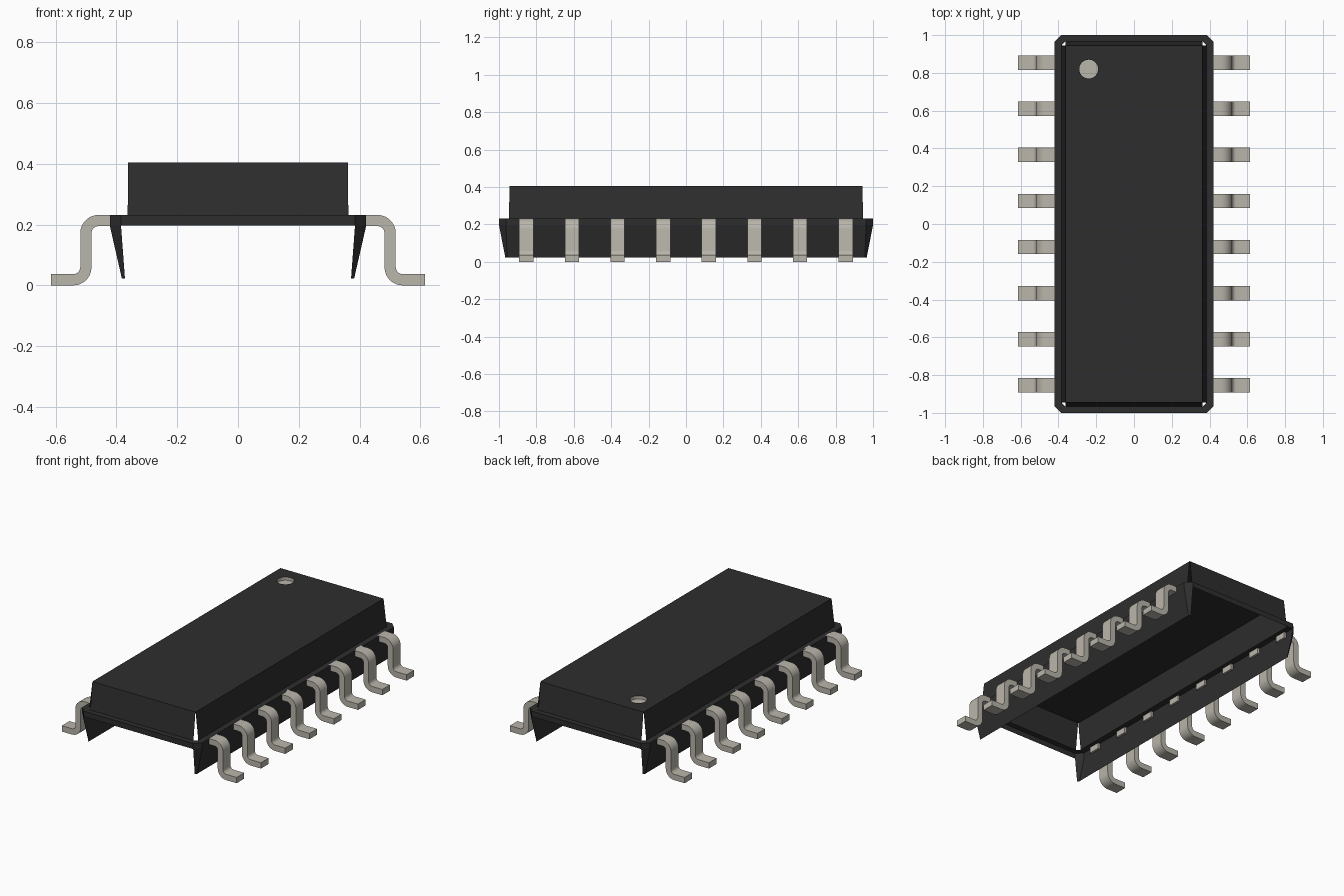
import bpy, bmesh, math
from mathutils import Vector

if "Cube" in bpy.data.objects:
    bpy.data.objects.remove(bpy.data.objects["Cube"])


def material(name, rgb):
    m = bpy.data.materials.new(name)
    m.use_nodes = True
    m.diffuse_color = (*rgb, 1)
    bsdf = m.node_tree.nodes["Principled BSDF"]
    bsdf.inputs["Base Color"].default_value = (*rgb, 1)
    bsdf.inputs["Roughness"].default_value = 0.6
    return m


black = material("black plastic", (0.027, 0.027, 0.027))
metal = material("pale metal", (0.49, 0.465, 0.41))


def finish(bm, name, mat):
    mesh = bpy.data.meshes.new(name)
    bm.to_mesh(mesh)
    bm.free()
    obj = bpy.data.objects.new(name, mesh)
    bpy.context.collection.objects.link(obj)
    mesh.materials.append(mat)
    return obj


def ring(bm, x, y, cut, z):
    """Rectangle with cut corners; even sides are long/end sides, odd are corners."""
    pts = [(x, cut - y), (x, y - cut), (x - cut, y), (cut - x, y),
           (-x, y - cut), (-x, cut - y), (cut - x, -y), (x - cut, -y)]
    return [bm.verts.new((px, py, z)) for px, py in pts]


def bridge(bm, upper, lower, sides):
    n = len(upper)
    for i in sides:
        j = (i + 1) % n
        bm.faces.new((lower[i], lower[j], upper[j], upper[i]))


def circle(bm, centre, radius, z, n=32):
    return [bm.verts.new((centre[0] + radius * math.cos(math.tau * i / n),
                          centre[1] + radius * math.sin(math.tau * i / n), z))
            for i in range(n)]


TOP, LEDGE, BAND, BOTTOM = 0.405, 0.232, 0.197, 0.022
DOT, DOT_R = (-0.24, 0.82), 0.05

# Open shell: sloped cover with split corners, ledge, band and lower side skirts
bm = bmesh.new()
top = ring(bm, 0.363, 0.945, 0.001, TOP)
base = ring(bm, 0.383, 0.966, 0.02, LEDGE)
outer = ring(bm, 0.422, 1.0, 0.037, LEDGE)
band = ring(bm, 0.422, 1.0, 0.037, BAND)
foot = ring(bm, 0.382, 0.966, 0.01, BOTTOM)
bridge(bm, top, base, (0, 2, 4, 6))
bridge(bm, base, outer, range(8))
bridge(bm, outer, band, range(8))
bridge(bm, band, foot, (0, 1, 3, 4, 5, 7))

# Top face with a round opening for the marker
hole = circle(bm, DOT, DOT_R, TOP)
edges = []
for loop in (top, hole):
    for a, b in zip(loop, loop[1:] + loop[:1]):
        edges.append(bm.edges.get((a, b)) or bm.edges.new((a, b)))
bmesh.ops.triangle_fill(bm, edges=edges, use_beauty=True, normal=Vector((0, 0, 1)))
finish(bm, "body_shell", black)

# Recessed marker cup
bm = bmesh.new()
rim = circle(bm, DOT, DOT_R, TOP)
floor = circle(bm, DOT, DOT_R, TOP - 0.02)
bridge(bm, floor, rim, range(len(rim)))
bm.faces.new(floor)
finish(bm, "marker_recess", metal)


# Bent leads
def arc(cx, cz, r, start, end, n=7):
    return [(cx + r * math.cos(math.radians(start + (end - start) * i / n)),
             cz + r * math.sin(math.radians(start + (end - start) * i / n)))
            for i in range(n + 1)]


T, R = 0.037, 0.023
shoulder = (0.519 - T - R, LEDGE - T - R)
ankle = (0.519 + R, T + R)
profile = ([(0.408, LEDGE - T)] + arc(*shoulder, R, 90, 0)
           + arc(*ankle, R + T, 180, 270) + [(0.615, 0), (0.615, T)]
           + arc(*ankle, R, 270, 180) + arc(*shoulder, R + T, 0, 90)
           + [(0.408, LEDGE)])


def lead(name, side, y, width=0.076):
    bm = bmesh.new()
    face = bm.faces.new([bm.verts.new((side * x, y - width / 2, z)) for x, z in profile])
    made = bmesh.ops.extrude_face_region(bm, geom=[face])["geom"]
    bmesh.ops.translate(bm, vec=(0, width, 0),
                        verts=[v for v in made if isinstance(v, bmesh.types.BMVert)])
    bmesh.ops.recalc_face_normals(bm, faces=bm.faces[:])
    return finish(bm, name, metal)


leads = []
for side, label in ((1, "left"), (-1, "right")):
    for i in range(8):
        leads.append(lead(f"{label}_lead_{i + 1}", side, (i - 3.5) * 0.244))

# Smooth bends with sharp outlines
bpy.ops.object.select_all(action="DESELECT")
for obj in leads:
    obj.select_set(True)
bpy.context.view_layer.objects.active = leads[0]
bpy.ops.object.shade_smooth_by_angle(angle=math.radians(35))
